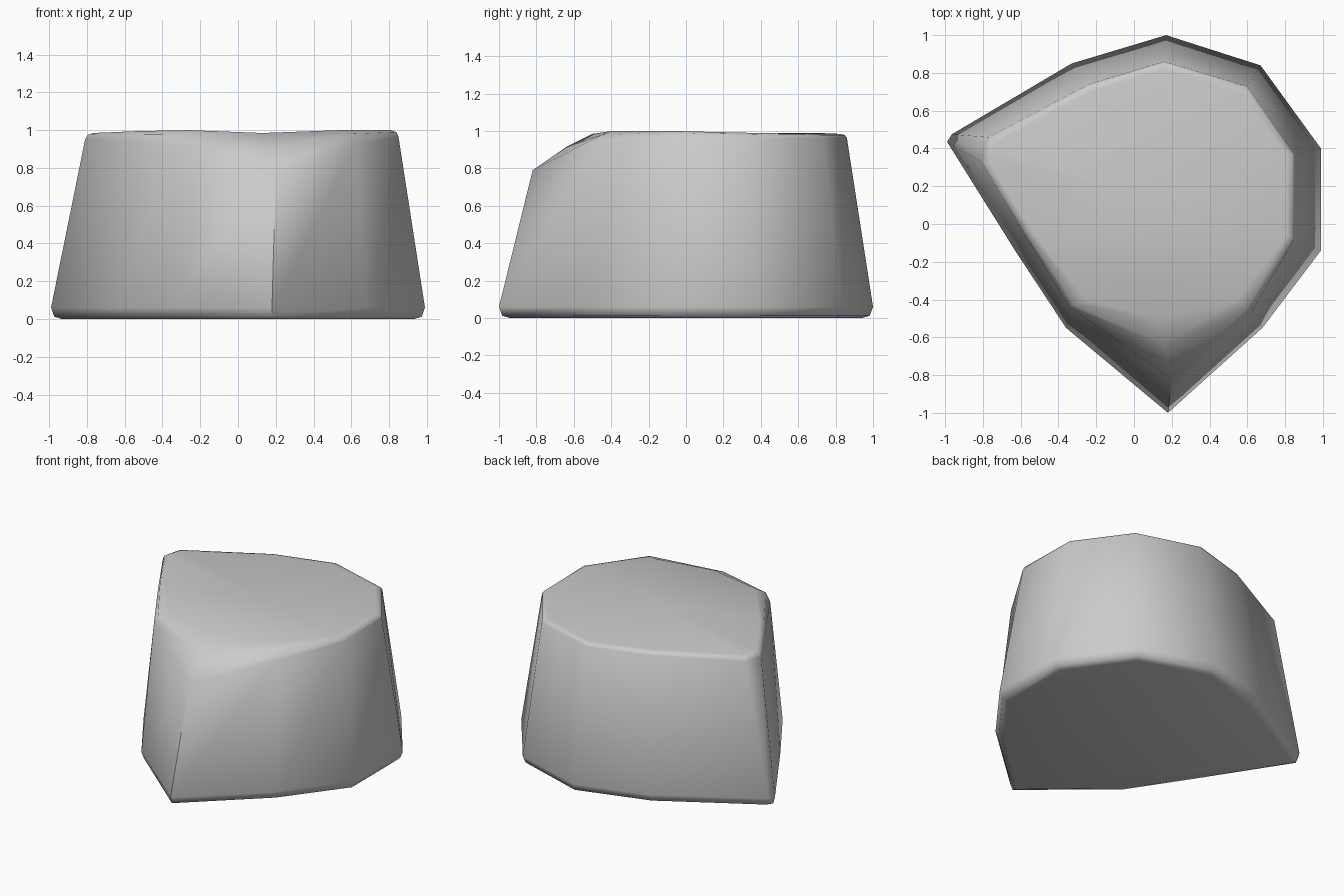
import bpy, bmesh, math
from mathutils import Vector

if "Cube" in bpy.data.objects:
    bpy.data.objects.remove(bpy.data.objects["Cube"])

# Base outline (x, y), counter-clockwise seen from above when reversed
base = [(.17, 1), (-.33, .85), (-.965, .475), (-.99, .435), (-.63, -.14), (-.36, -.55),
        (.18, -1), (.68, -.55), (.99, -.14), (.99, .40), (.67, .84)]
# Upper edge of the walls, with the front corner chipped down
rim = [(.16, .86, .965), (-.24, .74, .965), (-.77, .46, .96), (-.81, .33, .95),
       (-.57, -.07, .94), (-.34, -.44, .92), (.2, -.82, .79), (.62, -.47, .93),
       (.85, -.08, .965), (.85, .37, .965), (.6, .73, .965)]
# Edge of the flat top
top = [(.16, .82, .985), (-.23, .70, .99), (-.74, .43, .985), (-.765, .33, .985),
       (-.53, -.05, .995), (-.26, -.40, 1), (.13, -.50, .985), (.54, -.40, 1),
       (.81, -.06, 1), (.81, .36, .99), (.57, .69, .985)]


def inset_base(d, z):
    c = Vector((.1, .1))
    pts = [Vector(p) for p in base]
    return [(*(p + (c - p).normalized() * d), z) for p in pts]


# Rounded shoulder between rim and top
shoulder = []
for a, b in zip(rim, top):
    m = (Vector(a) + Vector(b)) / 2
    m.z += (b[2] - a[2]) * .22
    m.x += (a[0] - b[0]) * .2
    m.y += (a[1] - b[1]) * .2
    shoulder.append(m)
shoulder[6] = Vector((.16, -.64, .915))

rings = [inset_base(.06, 0), inset_base(.018, .012), inset_base(0, .06), rim, shoulder, top]

# Loft the rings into one stone
bm = bmesh.new()
loops = [[bm.verts.new(p) for p in r] for r in rings]
n = len(base)
for lo, hi in zip(loops, loops[1:]):
    for i in range(n):
        j = (i + 1) % n
        bm.faces.new((lo[i], lo[j], hi[j], hi[i]))
bm.faces.new(loops[0])
centre = bm.verts.new((.13, .12, .985))
for i in range(n):
    bm.faces.new((loops[-1][i], loops[-1][(i + 1) % n], centre))
bmesh.ops.recalc_face_normals(bm, faces=bm.faces)
mesh = bpy.data.meshes.new("stone")
bm.to_mesh(mesh)
bm.free()
stone = bpy.data.objects.new("stone", mesh)
bpy.context.collection.objects.link(stone)
bpy.context.view_layer.objects.active = stone
stone.select_set(True)
bpy.ops.object.shade_smooth_by_angle(angle=math.radians(60))
